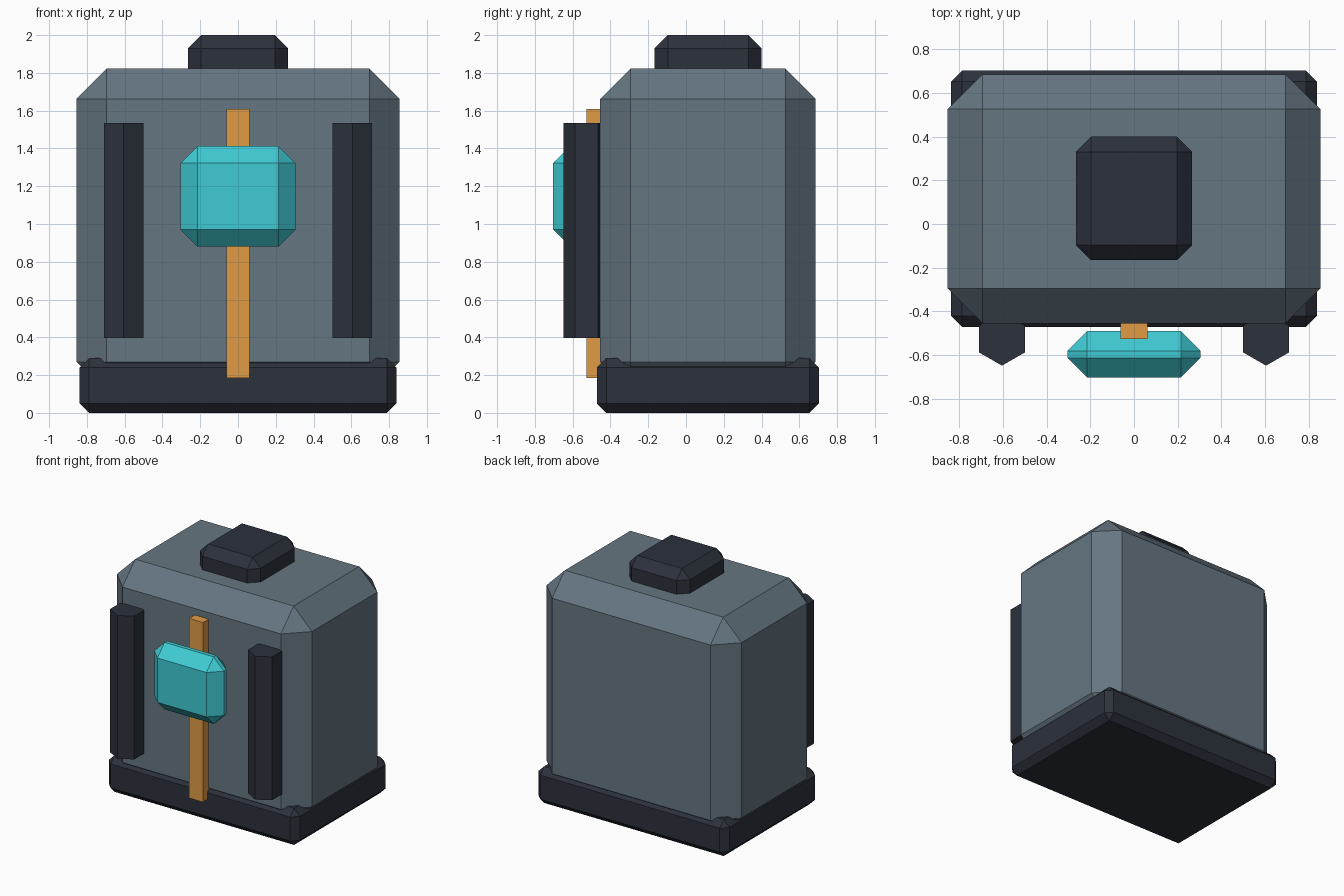
import bpy
import math

if "Cube" in bpy.data.objects:
    bpy.data.objects.remove(bpy.data.objects["Cube"])


def material(name, rgb):
    m = bpy.data.materials.new(name)
    m.diffuse_color = (*rgb, 1)
    m.use_nodes = True
    m.node_tree.nodes["Principled BSDF"].inputs["Base Color"].default_value = m.diffuse_color
    return m


SLATE = material("slate", (0.13, 0.18, 0.22))
DARK = material("dark", (0.025, 0.031, 0.045))
ORANGE = material("orange", (0.75, 0.33, 0.06))
CYAN = material("cyan", (0.05, 0.60, 0.66))


def block(name, half_x, y, z, mat, chamfer=0):
    """Box centred on x with y and z ranges and one-step chamfered edges."""
    bpy.ops.mesh.primitive_cube_add(size=1, location=(0, sum(y) / 2, sum(z) / 2))
    o = bpy.context.object
    o.name = name
    o.scale = (2 * half_x, y[1] - y[0], z[1] - z[0])
    bpy.ops.object.transform_apply(location=False, rotation=False, scale=True)
    o.data.materials.append(mat)
    if chamfer:
        b = o.modifiers.new("chamfer", 'BEVEL')
        b.width = chamfer
        b.segments = 1
    return o


# Main casing, plinth and top cap
block("body", 0.855, (-0.455, 0.686), (0.11, 1.822), SLATE, 0.16)
block("base", 0.838, (-0.472, 0.703), (0, 0.29), DARK, 0.05)
block("top_cap", 0.266, (-0.166, 0.401), (1.74, 2.0), DARK, 0.07)

# Front strip and glowing core
block("front_strip", 0.061, (-0.527, -0.405), (0.185, 1.61), ORANGE)
block("core", 0.305, (-0.703, -0.491), (0.88, 1.412), CYAN, 0.09)

# Hexagonal front rails
for side, label in ((-1, "left"), (1, "right")):
    bpy.ops.mesh.primitive_cylinder_add(vertices=6, radius=0.122, depth=1.137,
                                        location=(side * 0.605, -0.527, 0.966))
    rail = bpy.context.object
    rail.name = label + "_rail"
    rail.data.materials.append(DARK)
